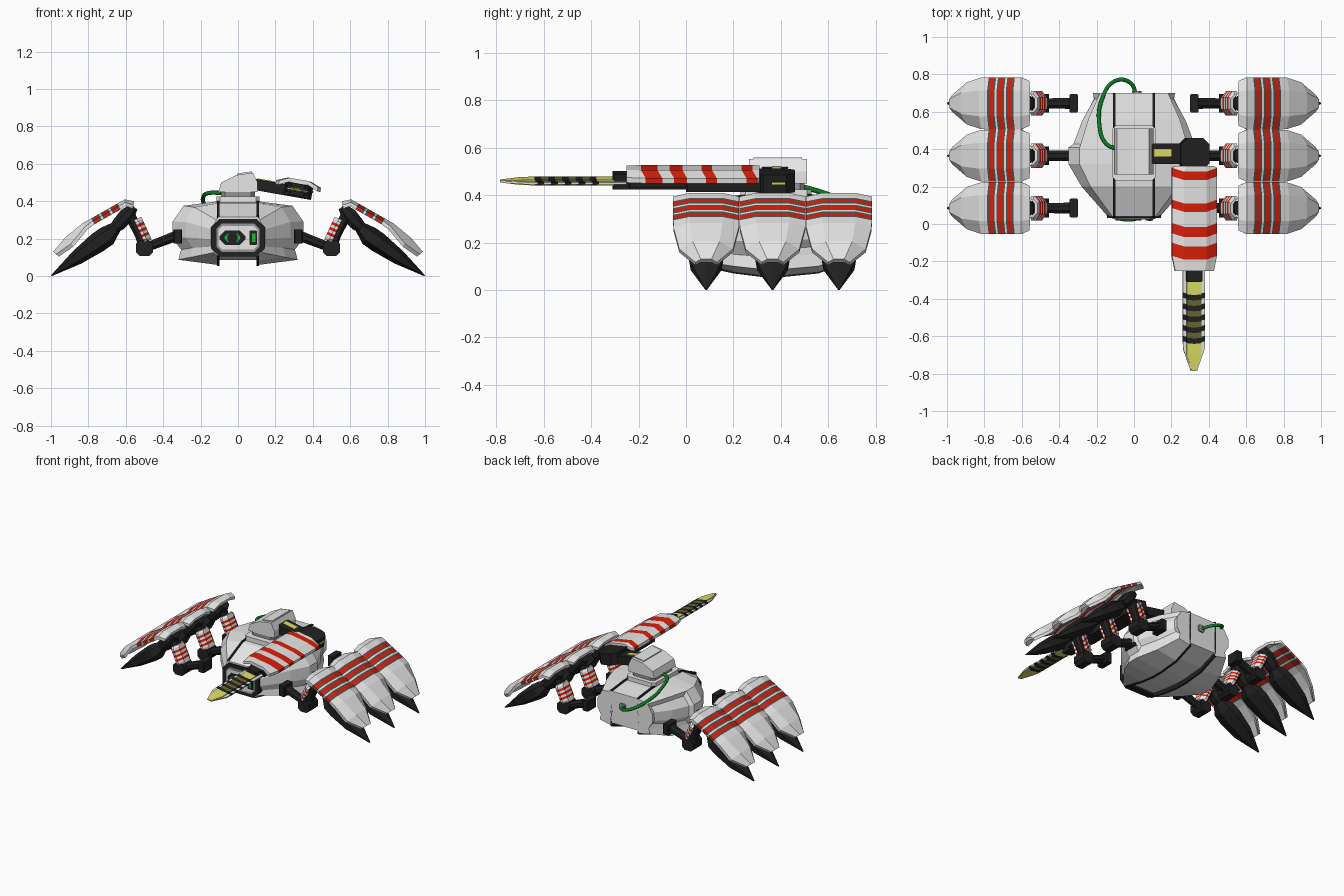
import bpy, bmesh, math
from mathutils import Vector

cube = bpy.data.objects.get("Cube")
if cube:
    bpy.data.objects.remove(cube, do_unlink=True)

COLOURS = {
    "white_armour": (0.8, 0.8, 0.8), "grey": (0.3, 0.3, 0.3), "dark_grey": (0.08, 0.09, 0.09),
    "black": (0.015, 0.015, 0.015), "red": (0.7, 0.014, 0.003), "cable_green": (0.003, 0.21, 0.018),
    "glow_green": (0.01, 0.5, 0.05), "yellow": (0.74, 0.74, 0.13), "olive": (0.14, 0.14, 0.03),
}
MATS = {}
for key, rgb in COLOURS.items():
    m = bpy.data.materials.new(key)
    m.use_nodes = True
    m.diffuse_color = (*rgb, 1)
    m.node_tree.nodes["Principled BSDF"].inputs["Base Color"].default_value = (*rgb, 1)
    MATS[key] = m
W, G, D, K, R, Y, O = "white_armour", "grey", "dark_grey", "black", "red", "yellow", "olive"


def loft(name, rings, mats=W, edit=None):
    """Skin closed rings in order; mats is one colour or one per band."""
    names = [mats] * (len(rings) - 1) if isinstance(mats, str) else mats
    used = list(dict.fromkeys(names))
    bm = bmesh.new()
    vs = [[bm.verts.new(p) for p in ring] for ring in rings]
    n = len(vs[0])
    for i, band in enumerate(names):
        for j in range(n):
            k = (j + 1) % n
            f = bm.faces.new((vs[i][j], vs[i][k], vs[i + 1][k], vs[i + 1][j]))
            f.material_index = used.index(band)
    bm.faces.new(vs[0]).material_index = used.index(names[0])
    bm.faces.new(vs[-1]).material_index = used.index(names[-1])
    bmesh.ops.recalc_face_normals(bm, faces=bm.faces)
    if edit:
        edit(bm)
    me = bpy.data.meshes.new(name)
    bm.to_mesh(me)
    bm.free()
    for u in used:
        me.materials.append(MATS[u])
    ob = bpy.data.objects.new(name, me)
    bpy.context.collection.objects.link(ob)
    return ob


def prism(name, pts, axis, a, b, mat=W):
    """Extrude a 2D outline along x, y or z."""
    def put(p, c):
        return {"x": (c, *p), "y": (p[0], c, p[1]), "z": (*p, c)}[axis]
    return loft(name, [[put(p, c) for p in pts] for c in (a, b)], mat)


def octagon(cx, cy, hx, hy, c):
    quarter = [(hx, hy - c), (hx - c, hy)]
    right = quarter + [(-x, y) for x, y in quarter[::-1]]
    return [(cx + x, cy + y) for x, y in right + [(-x, -y) for x, y in right]]


def box(name, x, y, z, mat, c=0.006):
    pts = octagon((x[0] + x[1]) / 2, (y[0] + y[1]) / 2, (x[1] - x[0]) / 2, (y[1] - y[0]) / 2, c)
    return prism(name, pts, "z", *z, mat)


def path_frames(path):
    """Normals in the xz plane for a path of (x, z, ...)."""
    for i, p in enumerate(path):
        a, b = path[max(i - 1, 0)], path[min(i + 1, len(path) - 1)]
        d = Vector((b[0] - a[0], 0, b[1] - a[1])).normalized()
        yield Vector((p[0], 0, p[1])), Vector((-d.z, 0, d.x)), p


def limb(name, path, mat=K, n=8):
    """Tube with path points (x, z, in-plane radius, y radius)."""
    rings = []
    for c, nrm, p in path_frames(path):
        angles = [math.tau * (j + 0.5) / n for j in range(n)]
        rings.append([c + nrm * p[2] * math.sin(t) + Vector((0, p[3] * math.cos(t), 0)) for t in angles])
    return loft(name, rings, mat)


def arch(half, drop, thick):
    outer = [(-half, -drop), (-half * 0.5, 0), (half * 0.5, 0), (half, -drop)]
    return outer + [(t, h - thick) for t, h in outer[::-1]]


# ---- body: faceted shell with recessed rear side panels
STATIONS = [(0.04, 0.14, 0.11, 0.315), (0.2, 0.28, 0.075, 0.39), (0.32, 0.35, 0.06, 0.4),
            (0.41, 0.35, 0.06, 0.4), (0.56, 0.295, 0.075, 0.395), (0.7, 0.22, 0.13, 0.38)]


def body_ring(y, w, z0, z1):
    half = [(0.105, 1), (0.83 * w, 0.93), (w, 0.68), (w, 0.42), (0.87 * w, 0.24), (0.91 * w, 0.08),
            (0.11, 0), (0.1, 0.08)]
    full = half + [(-x, f) for x, f in half[::-1]]
    return [(x, y, z0 + f * (z1 - z0)) for x, f in full]


def side_panels(bm):
    fs = [f for f in bm.faces if f.calc_center_median().y > 0.42 and abs(f.normal.x) > 0.5
          and 0.16 < f.calc_center_median().z < 0.36]
    bmesh.ops.inset_region(bm, faces=fs, thickness=0.025, depth=-0.02, use_even_offset=True)


loft("body_shell", [body_ring(*s) for s in STATIONS], W, side_panels)
top_line = [(y, z1 + 0.008) for y, w, z0, z1 in STATIONS]
low_line = [(y, z0 - 0.005) for y, w, z0, z1 in STATIONS]
for side, s in (("left", 1), ("right", -1)):
    prism(side + "_body_seam", top_line + low_line[::-1], "x", s * 0.1, s * 0.113, K)

# ---- front face: layered frame, eye and small screen
prism("face_frame", octagon(0, 0.205, 0.145, 0.1, 0.045), "y", 0.032, 0.08, K)
prism("face_border", octagon(0, 0.205, 0.116, 0.076, 0.03), "y", 0.028, 0.032, G)
prism("face_panel", octagon(0, 0.205, 0.104, 0.064, 0.02), "y", 0.024, 0.028, W)
prism("eye_surround", octagon(-0.03, 0.205, 0.07, 0.038, 0.03), "y", 0.02, 0.024, K)
prism("eye_glow", octagon(-0.03, 0.205, 0.042, 0.022, 0.016), "y", 0.017, 0.02, "glow_green")
prism("eye_pupil", octagon(-0.03, 0.205, 0.026, 0.022, 0.008), "y", 0.014, 0.017, K)
prism("screen", octagon(0.082, 0.205, 0.02, 0.038, 0.003), "y", 0.02, 0.024, K)
prism("screen_glow", octagon(0.085, 0.205, 0.009, 0.024, 0.002), "y", 0.017, 0.02, "glow_green")

# ---- turret on the back
box("turret_collar", (-0.115, 0.115), (0.23, 0.53), (0.38, 0.425), W, 0.02)
box("turret_neck", (-0.09, 0.09), (0.27, 0.5), (0.42, 0.47), G, 0.02)
head = [(-0.105, 0.45), (-0.09, 0.5), (-0.01, 0.54), (0.08, 0.553), (0.105, 0.5), (0.105, 0.45)]
prism("turret_head", head, "y", 0.265, 0.51, W)
lid = [(-0.005, 0.54), (0.075, 0.552), (0.075, 0.56), (-0.005, 0.548)]
prism("turret_lid", lid, "y", 0.285, 0.49, W)

# ---- tool arm: everything tilted together
TILT = math.radians(10)


def tilt(*obs):
    for ob in obs:
        ob.location = (0.32, 0, 0.47)
        ob.rotation_euler.y = TILT


tilt(box("tool_arm", (-0.23, -0.04), (0.32, 0.43), (-0.05, 0.01), K, 0.01),
     box("arm_label", (-0.22, -0.125), (0.362, 0.4), (0.01, 0.014), Y, 0.001),
     box("tool_wrist", (-0.075, 0.08), (0.29, 0.46), (-0.05, 0.03), K, 0.035),
     prism("wrist_label", octagon(0.39, -0.006, 0.028, 0.005, 0.001), "x", 0.08, 0.084, Y),
     box("tool_body", (-0.07, 0.07), (0.0, 0.33), (-0.045, 0.03), K),
     box("tool_barrel", (-0.042, 0.042), (-0.31, 0.05), (-0.04, 0.025), K),
     box("barrel_rail", (-0.06, 0.06), (-0.24, 0.02), (-0.03, 0.02), K))

# ---- striped tool cover
cuts = [0.31, 0.28, 0.235, 0.11, 0.065, -0.015, -0.07, -0.12, -0.19, -0.25]
cover = []
for i, y in enumerate(cuts):
    end = i in (0, len(cuts) - 1)
    skew = 0 if end else 0.02
    profile = arch(0.105 if end else 0.122, 0.024, 0.022)
    cover.append([(t, y + (skew if abs(t) > 0.1 else 0), h + 0.047) for t, h in profile])
tilt(loft("tool_cover", cover, [W if i % 2 == 0 else R for i in range(len(cuts) - 1)]))

# ---- blade: pale edge and striped raised spine
ys = [-0.38 - 0.029 * i for i in range(10)]


def blade_ring(y, half, thick, chevron):
    return [(-half, y + chevron, -thick), (0, y, -thick), (half, y + chevron, -thick),
            (half, y + chevron, thick), (0, y, thick), (-half, y + chevron, thick)]


stripes = [K if i % 2 == 0 else O for i in range(9)]
edge_stripes = [K if i % 2 == 0 else W for i in range(9)]
spine = [blade_ring(-0.29, 0.04, 0.012, 0)] + [blade_ring(y, 0.04, 0.012, 0.004) for y in ys]
spine += [blade_ring(-0.7, 0.04, 0.01, 0), blade_ring(-0.785, 0.012, 0.004, 0)]
edge = [blade_ring(-0.25, 0.06, 0.005, 0)] + [blade_ring(y, 0.06, 0.005, 0.014) for y in ys]
edge += [blade_ring(-0.67, 0.058, 0.005, 0), blade_ring(-0.785, 0.017, 0.003, 0)]
blade = [loft("blade_spine", spine, [Y] + stripes + [Y, Y]),
         loft("blade_edge", edge, [W] + edge_stripes + [W, W])]
tilt(*blade)
for ob in blade:
    ob.location.z -= 0.01

# ---- cable looping from turret to rear port
cu = bpy.data.curves.new("cable", "CURVE")
cu.dimensions, cu.bevel_depth, cu.bevel_resolution, cu.resolution_u = "3D", 0.011, 2, 8
route = [(-0.09, 0.4, 0.445), (-0.15, 0.43, 0.445), (-0.185, 0.53, 0.425), (-0.17, 0.67, 0.375),
         (-0.1, 0.765, 0.33), (-0.02, 0.755, 0.3), (0.015, 0.68, 0.29)]
sp = cu.splines.new("BEZIER")
sp.bezier_points.add(len(route) - 1)
for bp, p in zip(sp.bezier_points, route):
    bp.co = p
    bp.handle_left_type = bp.handle_right_type = "AUTO"
cu.materials.append(MATS["cable_green"])
bpy.context.collection.objects.link(bpy.data.objects.new("cable", cu))
prism("cable_port", octagon(0.015, 0.29, 0.025, 0.025, 0.01), "y", 0.69, 0.71, G)

# ---- one leg, built on the left at y = 0
leg = [box("hip_block", (0.3, 0.345), (-0.05, 0.05), (0.175, 0.25), K),
       limb("hip_arm", [(0.33, 0.215, 0.03, 0.032), (0.5, 0.15, 0.026, 0.028)]),
       prism("knee_joint", octagon(0.5, 0.15, 0.045, 0.042, 0.02), "y", -0.05, 0.05, K),
       limb("shin", [(0.5, 0.15, 0.03, 0.035), (0.53, 0.22, 0.024, 0.03), (0.56, 0.29, 0.03, 0.036),
                     (0.59, 0.34, 0.038, 0.045)]),
       limb("outer_leg", [(0.555, 0.37, 0.025, 0.04), (0.595, 0.325, 0.045, 0.055), (0.64, 0.275, 0.04, 0.05),
                          (0.67, 0.25, 0.028, 0.04)]),
       limb("foot_spike", [(0.65, 0.265, 0.03, 0.04), (0.7, 0.215, 0.055, 0.085), (0.75, 0.18, 0.055, 0.09),
                           (0.86, 0.1, 0.04, 0.075), (0.998, 0.002, 0.003, 0.004)], K, 6)]

# shin guard with stripes
guard_bands = [W, W, R, W, R, W, R, W, W]
guard = []
for i in range(10):
    f = i / 9
    c = Vector((0.478 + 0.055 * f, 0, 0.19 + 0.12 * f))
    half = 0.05 if i in (0, 9) else 0.065
    guard.append([c + Vector((-0.9 * (h + 0.018), t, 0.4 * (h + 0.018))) for t, h in arch(half, 0.025, 0.018)])
leg.append(loft("shin_guard", guard, guard_bands))

# outer armour plate: (x, z, half width, side drop) with three stripe groups
shell = [(0.555, 0.4, 0.12, 0.02), (0.605, 0.41, 0.139, 0.016)]
bands = [W]
for g in range(3):
    for offset, colour in ((0, W), (0.009, D), (0.031, R), (0.04, D)):
        x = 0.645 + 0.05 * g + offset
        shell.append((x, 0.388 - (x - 0.645) * 0.57, 0.139, 0.016))
        bands.append(colour)
shell += [(0.83, 0.283, 0.138, 0.022), (0.925, 0.205, 0.113, 0.045), (0.988, 0.13, 0.045, 0.02)]
bands += [W, W, W]
plate = []
for c, nrm, p in path_frames(shell):
    plate.append([c + nrm * h + Vector((0, t, 0)) for t, h in arch(p[2], p[3], 0.02)])
leg.append(loft("leg_armour", plate, bands))

# ---- mirror each part and repeat it in three rows
for part in leg:
    base = part.name
    for row, y in (("front", 0.085), ("middle", 0.365), ("rear", 0.645)):
        ob = part if row == "front" else bpy.data.objects.new(base, part.data)
        if row != "front":
            bpy.context.collection.objects.link(ob)
        ob.name = row + "_" + base
        ob.location.y = y
        ob.modifiers.new("Mirror", "MIRROR")
